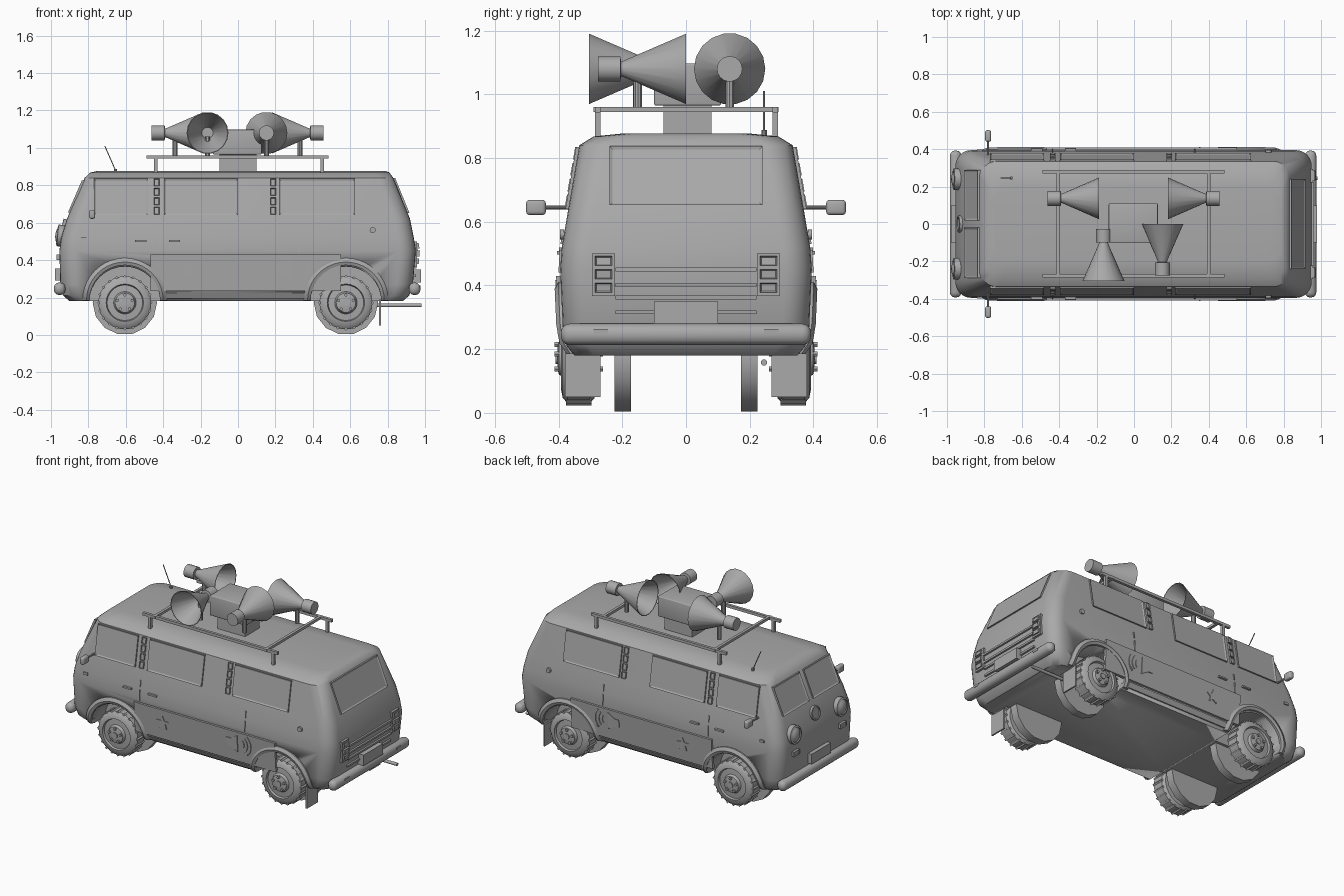
import bpy, bmesh, math
from mathutils import Vector

if "Cube" in bpy.data.objects:
    bpy.data.objects.remove(bpy.data.objects["Cube"], do_unlink=True)

grey = bpy.data.materials.new("plain_grey")
grey.use_nodes = True
GREY = (0.4, 0.4, 0.4, 1)
grey.diffuse_color = GREY
grey.node_tree.nodes["Principled BSDF"].inputs["Base Color"].default_value = GREY

# Body levels: height, front x, rear x, half width
LEVELS = [(.18, -.90, .88, .35), (.21, -.935, .915, .375), (.27, -.95, .935, .387),
          (.45, -.955, .95, .395), (.52, -.945, .94, .39), (.62, -.915, .92, .373),
          (.84, -.82, .83, .335), (.868, -.79, .81, .29), (.877, -.75, .79, .2)]


def level(z):
    for a, b in zip(LEVELS, LEVELS[1:]):
        if z <= b[0]:
            t = max(0, (z - a[0]) / (b[0] - a[0]))
            return [p + (q - p) * t for p, q in zip(a, b)]
    return LEVELS[-1]


def on_body(face, u, z, off=0):
    """Point on the body skin, pushed outward by off."""
    _, xf, xb, w = level(z)
    return {"left": (u, w + off, z), "right": (u, -w - off, z),
            "front": (xf - off, u, z), "back": (xb + off, u, z)}[face]


def finish(name, bm, smooth=True):
    bmesh.ops.recalc_face_normals(bm, faces=bm.faces)
    me = bpy.data.meshes.new(name)
    bm.to_mesh(me)
    bm.free()
    ob = bpy.data.objects.new(name, me)
    bpy.context.collection.objects.link(ob)
    me.materials.append(grey)
    if smooth:
        bpy.ops.object.select_all(action="DESELECT")
        ob.select_set(True)
        bpy.context.view_layer.objects.active = ob
        bpy.ops.object.shade_smooth_by_angle(angle=math.radians(35))
    return ob


def loft(name, rings, closed=False, smooth=True):
    """Skin over rings of points; either capped or joined end to end."""
    bm = bmesh.new()
    vs = [[bm.verts.new(p) for p in r] for r in rings]
    n = len(vs[0])
    for a, b in zip(vs, vs[1:] + vs[:1] if closed else vs[1:]):
        for i in range(n):
            bm.faces.new((a[i], a[(i + 1) % n], b[(i + 1) % n], b[i]))
    if not closed:
        bm.faces.new(vs[0])
        bm.faces.new(vs[-1])
    return finish(name, bm, smooth)


def lathe(name, profile, loc, axis, n=24):
    """Spin (radius, distance) pairs about an axis."""
    q = Vector(axis).to_track_quat("Z", "Y")
    return loft(name, [[Vector(loc) + q @ Vector((r * math.cos(math.tau * i / n),
                r * math.sin(math.tau * i / n), h)) for i in range(n)] for r, h in profile])


def box(name, lo, hi, bevel=0):
    bm = bmesh.new()
    bmesh.ops.create_cube(bm, size=1)
    for v in bm.verts:
        v.co = [(a + b) / 2 + c * (b - a) for a, b, c in zip(lo, hi, v.co)]
    if bevel:
        bmesh.ops.bevel(bm, geom=bm.edges[:], offset=bevel, segments=3, profile=.5, affect="EDGES")
    return finish(name, bm, bool(bevel))


def rod(name, a, b, r, n=10):
    d = Vector(b) - Vector(a)
    return lathe(name, [(r, 0), (r, d.length)], a, d, n)


def shape(name, face, pts, t=.006):
    """Thin plate of any outline lying on the body."""
    return loft(name, [[on_body(face, u, z, o) for u, z in pts] for o in (-.005, t)], smooth=False)


def panel(name, face, u0, u1, z0, z1, t=.006, frame=0):
    ob = shape(name, face, [(u0, z0), (u1, z0), (u1, z1), (u0, z1)], t)
    if frame:
        bm = bmesh.new()
        bm.from_mesh(ob.data)
        bm.faces.ensure_lookup_table()
        bmesh.ops.inset_region(bm, faces=[bm.faces[-1]], thickness=frame, depth=-.005)
        bm.to_mesh(ob.data)
        bm.free()


# Body shell, rounded at the corners
def body_ring(z, xf, xb, w):
    pts = []
    for cx, cy, a0 in ((xb, w, 0), (xf, w, 90), (xf, -w, 180), (xb, -w, 270)):
        for k in range(7):
            a = math.radians(a0 + 15 * k)
            pts.append((cx - math.copysign(.085, cx) + .085 * math.cos(a),
                        cy - math.copysign(.085, cy) + .085 * math.sin(a), z))
    return pts


body = loft("body", [body_ring(*l) for l in LEVELS])
AXLES = (-.605, .577)
for s, side in ((1, "left"), (-1, "right")):
    for x in AXLES:
        cut = lathe("wheel_well_cutter", [(.19, 0), (.19, .3)], (x, s * .24, .175), (0, s, 0), 32)
        cut.hide_render = True
        cut.hide_set(True)
        mod = body.modifiers.new("wheel_well", "BOOLEAN")
        mod.object, mod.operation, mod.solver = cut, "DIFFERENCE", "EXACT"

        # Arch flare
        rings = []
        for k in range(21):
            a = math.pi * k / 20
            ring = []
            for r, o in ((.188, -.03), (.188, .014), (.205, .02), (.226, .008), (.226, -.03)):
                z = .185 + r * math.sin(a)
                ring.append(on_body(side, x + r * math.cos(a), z, o))
            rings.append(ring)
        loft("wheel_arch", rings)

        # Wheel: tyre, tread blocks, rim, hub, nuts and inner disc
        out = (0, s, 0)
        lathe("tyre", [(.09, 0), (.125, 0), (.142, .015), (.142, .085), (.125, .1), (.1, .105),
                       (.095, .092), (.06, .095), (.052, .112), (.03, .117)], (x, s * .287, .172), out, 28)
        for k in range(20):
            a = math.tau * k / 20
            c = Vector((x + .14 * math.cos(a), s * .337, .172 + .14 * math.sin(a)))
            rod("tread_block", c - Vector((0, .04, 0)), c + Vector((0, .04, 0)), .009, 4)
        for k in range(5):
            a = math.tau * k / 5 + math.pi / 2
            c = Vector((x + .042 * math.cos(a), 0, .172 + .042 * math.sin(a)))
            rod("wheel_nut", c + Vector((0, s * .26, 0)), c + Vector((0, s * .413, 0)), .009, 6)
        rod("axle_hub", (x, s * .38, .172), (x, s * .41, .172), .018, 12)
        lathe("inner_disc", [(.172, 0), (.172, .052)], (x, s * .172, .172), out, 14)

    # Windows, pillar vents, handles, seams and sill
    for a, b in ((-.77, -.48), (-.395, 0), (.22, .625)):
        panel("side_window", side, a, b, .64, .835, .009, .014)
    for x in (-.435, .188):
        for k in range(4):
            panel("pillar_vent", side, x - .014, x + .014, .645 + .05 * k, .685 + .05 * k, .012, .005)
    for x in (-.52, -.34):
        panel("door_handle", side, x - .03, x + .03, .498, .508, .014)
    for x in (-.435, .325):
        panel("door_hinge", side, x - .003, x + .003, .44, .51, .006)
        panel("door_hinge", side, x - .003, x + .003, .53, .57, .006)
    panel("side_marker", side, -.84, -.81, .505, .52, .008)
    panel("sill", side, -.4, .37, .195, .225, .008)
    lathe("fuel_cap", [(.016, 0), (.016, .012)], on_body(side, .72, .56), out, 14)

    # Side banner with star, horn and wave symbols
    panel("banner", side, -.468, .55, .235, .43, .014)
    star = [(-.26 + r * math.sin(k * math.pi / 5), .345 + r * math.cos(k * math.pi / 5))
            for k, r in enumerate((.045, .019) * 5)]
    shape("star_plate", side, star, .017)
    shape("horn_plate", side, [(.2, .33), (.23, .33), (.28, .3), (.28, .41), (.23, .38), (.2, .38)], .017)
    for r in (.03, .055, .08):
        arc = [math.radians(-45 + 15 * k) for k in range(7)]
        pts = [(.29 + q * math.cos(a), .355 + q * math.sin(a))
               for q, seq in ((r, arc), (r + .008, arc[::-1])) for a in seq]
        shape("wave_plate", side, pts, .017)

    # Mirror
    rod("mirror_arm", (-.78, s * .36, .645), (-.78, s * .45, .645), .006)
    box("mirror", (-.796, min(s * .44, s * .502), .621), (-.764, max(s * .44, s * .502), .669), .011)

    # Front: windscreen half, headlight, indicator
    panel("windscreen", "front", s * .02, s * .29, .655, .825, .009, .014)
    lathe("headlight", [(.058, -.02), (.058, .022), (.046, .026), (.044, .02), (.03, .03), (.01, .035)],
          on_body("front", s * .24, .53), (-1, 0, .1))
    panel("front_indicator", "front", s * .21, s * .27, .4, .43, .016, .006)

    # Rear lamps, bumper lamps and mud flap
    panel("tail_lamp_frame", "back", s * .223, s * .295, .367, .5, .015)
    for z in (.378, .42, .462):
        panel("tail_lamp", "back", s * .233, s * .285, z, z + .03, .022, .005)
    yl = sorted((s * .245, s * .29))
    box("bumper_lamp", (.96, yl[0], .25), (.977, yl[1], .264))
    yl = sorted((s * .268, s * .38))
    box("mud_flap", (.755, yl[0], .05), (.765, yl[1], .19))

# Nose badge disc, grille bars and number plates
lathe("nose_disc", [(.045, -.01), (.045, .012), (.037, .014), (.035, .008)], on_body("front", 0, .575), (-1, 0, .2))
panel("rear_window", "back", -.24, .24, .652, .838, .01, .014)
for z, w in ((.45, .222), (.402, .222), (.362, .222), (.316, .222)):
    panel("rear_trim", "back", -w, w, z - .006, z + .006, .012)
box("rear_plate", (.93, -.1, .28), (.978, .1, .35))
box("front_plate", (-.978, -.1, .29), (-.94, .1, .355))

# Bumpers with wrapped ends, lower lip and exhaust
for name, x, s in (("front_bumper", -.985, 1), ("rear_bumper", .975, -1)):
    path = [(.13, -.36), (.06, -.365), (.032, -.362), (.032, .362), (.06, .365), (.13, .36)]
    lo, hi = sorted((x, x + s * .062))
    box(name, (lo, -.393, .213), (hi, .393, .28), .028)
rod("exhaust_pipe", (.7, .245, .158), (.98, .245, .158), .01, 12)

# Aerial
rod("aerial_base", (-.655, .245, .86), (-.655, .245, .888), .009)
rod("aerial", (-.655, .245, .88), (-.712, .245, 1.01), .003, 6)

# Roof rack
for y in (-.277, .28):
    box("rack_rail", (-.49, y - .009, .942), (.485, y + .009, .96))
    for x in (-.44, .45):
        box("rack_leg", (x - .009, y - .009, .85), (x + .009, y + .009, .945))
for x in (-.405, .4):
    box("rack_crossbar", (x - .009, -.29, .944), (x + .009, .29, .96))
box("amplifier_box", (-.135, -.1, .965), (.127, .11, 1.097), .006)
box("amplifier_stand", (-.1, -.07, .87), (.1, .08, .97))

# Loudspeakers: hollow horn, driver and post
HORN = [(.04, 0), (.04, .07), (.024, .072), (.026, .08), (.112, .276), (.108, .276), (.03, .1), (.012, .1)]
for loc, d in (((-.462, .137, 1.08), (1, 0, 0)), ((.457, .137, 1.08), (-1, 0, 0)),
               ((-.163, -.028, 1.08), (0, -1, 0)), ((.152, -.276, 1.08), (0, 1, 0))):
    lathe("loudspeaker", HORN, loc, d, 18)
    foot = Vector(loc) + Vector(d) * .125
    rod("loudspeaker_post", foot - Vector((0, 0, .13)), foot - Vector((0, 0, .02)), .014, 10)
